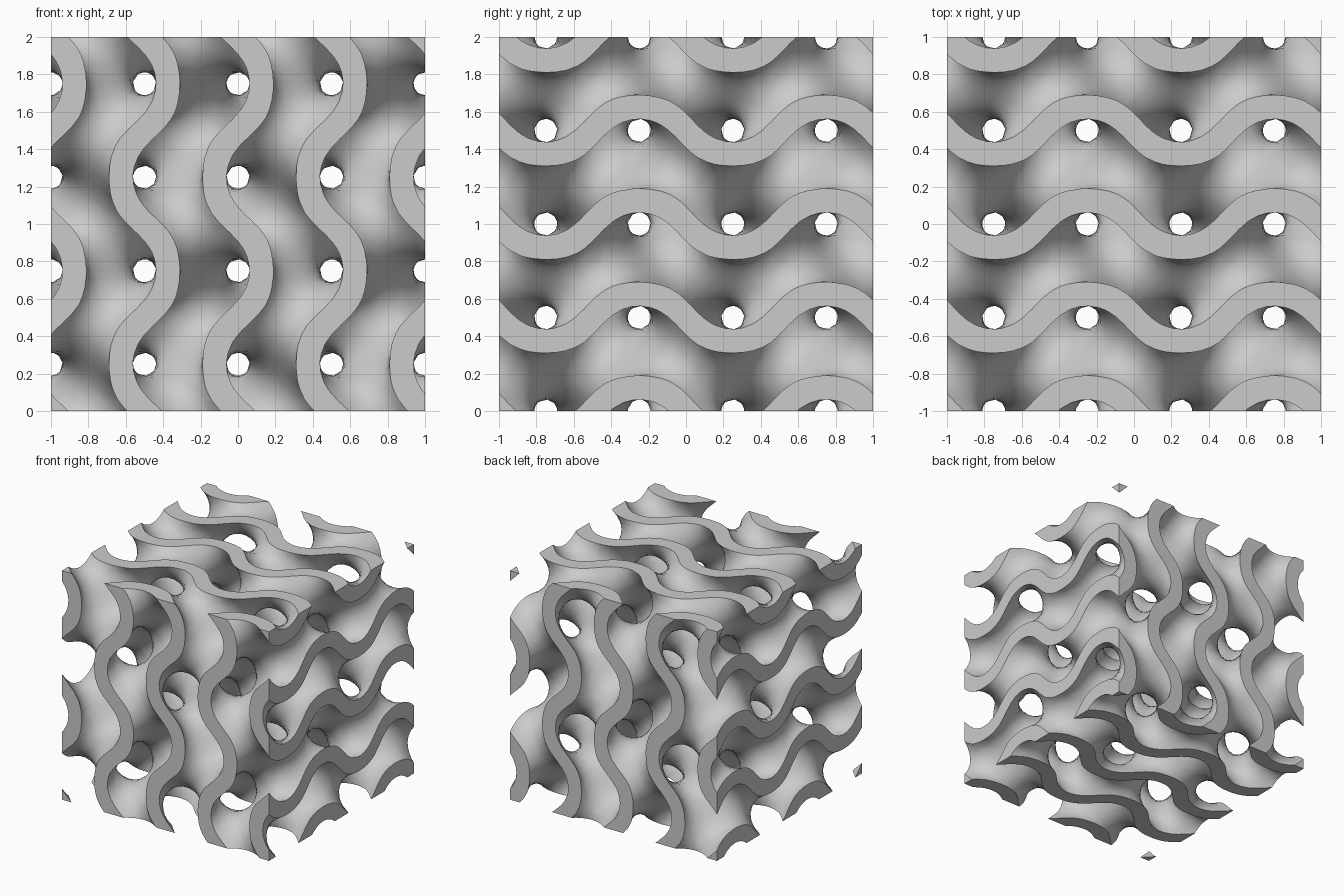
import bpy, bmesh
from math import sin, cos, tau
from mathutils import Vector
from itertools import product

cube = bpy.data.objects.get("Cube")
if cube:
    bpy.data.objects.remove(cube, do_unlink=True)

WALL = 0.55        # half-width of the wall in field units
STEP = 0.05        # sampling grid
START = -1.115     # grid begins slightly outside the block
COUNT = 46


def field(p):
    """Triply periodic wave and its gradient."""
    sx, sy, sz = (sin(tau * v) for v in p)
    cx, cy, cz = (cos(tau * v) for v in p)
    value = sx * cy + sy * cz + sz * cx
    slope = Vector((cx * cy - sz * sx, cy * cz - sx * sy, cz * cx - sy * sz))
    return value, slope * tau


def point(i):
    return Vector([START + STEP * v for v in i])


def shift(i, axis, amount):
    j = list(i)
    j[axis] += amount
    return tuple(j)


# Sample the wall, closing it off at the rim of the grid
sample = {}
for i in product(range(COUNT), repeat=3):
    rim = min(i) == 0 or max(i) == COUNT - 1
    sample[i] = 1.0 if rim else abs(field(point(i))[0]) - WALL

# Collect every grid edge that crosses the wall surface
crossings = {}
quads = []
for i, a in sample.items():
    for axis in range(3):
        b = sample.get(shift(i, axis, 1))
        if b is None or (a < 0) == (b < 0):
            continue
        hit = point(i)
        hit[axis] += STEP * a / (a - b)
        u, v = (axis + 1) % 3, (axis + 2) % 3
        ring = [i, shift(i, u, -1), shift(shift(i, u, -1), v, -1), shift(i, v, -1)]
        for cell in ring:
            crossings.setdefault(cell, []).append(hit)
        quads.append(ring if a < 0 else ring[::-1])

# One vertex per crossed cell, pulled onto the exact surface
bm = bmesh.new()
verts = {}
for cell, hits in crossings.items():
    p = sum(hits, Vector()) / len(hits)
    if min(cell) > 0 and max(cell) < COUNT - 2:
        for _ in range(3):
            value, slope = field(p)
            level = WALL if value > 0 else -WALL
            p -= slope * ((value - level) / max(slope.length_squared, 1.0))
    verts[cell] = bm.verts.new(p)
for ring in quads:
    bm.faces.new([verts[c] for c in ring])

# Trim to a cube, capping each cut flat
for axis, side in product(range(3), (-1, 1)):
    normal = Vector()
    normal[axis] = side
    cut = bmesh.ops.bisect_plane(
        bm, geom=bm.verts[:] + bm.edges[:] + bm.faces[:], dist=1e-5,
        plane_co=normal, plane_no=normal, clear_outer=True)
    edges = [e for e in cut["geom_cut"]
             if isinstance(e, bmesh.types.BMEdge) and e.is_boundary]
    caps = bmesh.ops.holes_fill(bm, edges=edges, sides=0)["faces"]
    bmesh.ops.triangulate(bm, faces=caps)

bmesh.ops.recalc_face_normals(bm, faces=bm.faces[:])
bmesh.ops.translate(bm, verts=bm.verts[:], vec=(0, 0, 1))

mesh = bpy.data.meshes.new("wavy_lattice_block")
bm.to_mesh(mesh)
bm.free()
block = bpy.data.objects.new("wavy_lattice_block", mesh)
bpy.context.collection.objects.link(block)

# Plain grey material
grey = bpy.data.materials.new("plain_grey")
grey.use_nodes = True
colour = (0.6, 0.6, 0.6, 1.0)
grey.diffuse_color = colour
grey.node_tree.nodes["Principled BSDF"].inputs["Base Color"].default_value = colour
mesh.materials.append(grey)

# Smooth walls, crisp cut edges
bpy.ops.object.select_all(action="DESELECT")
block.select_set(True)
bpy.context.view_layer.objects.active = block
bpy.ops.object.shade_smooth_by_angle(angle=0.6)
